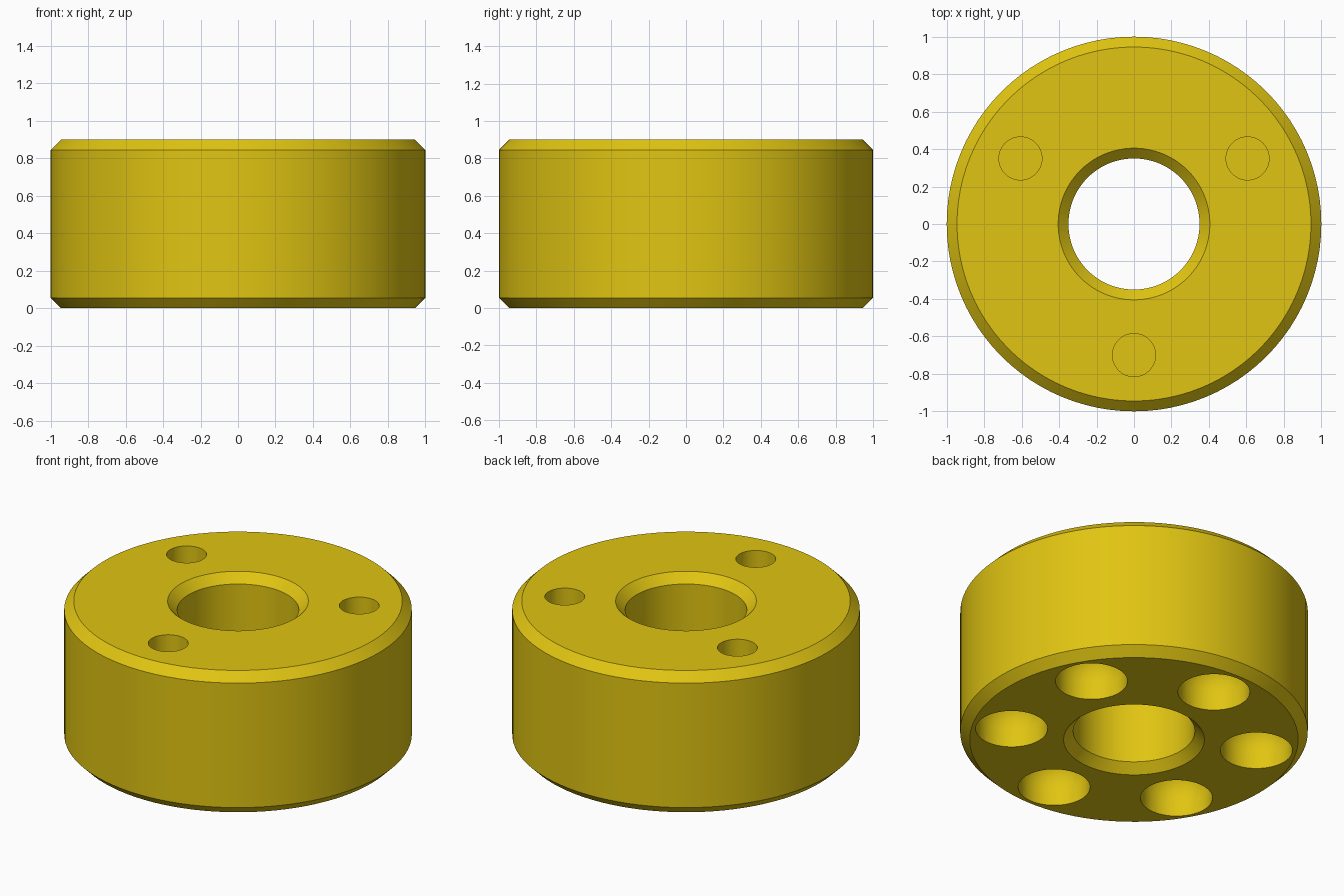
import bpy, bmesh
from math import cos, sin, pi, radians

cube = bpy.data.objects.get("Cube")
if cube:
    bpy.data.objects.remove(cube, do_unlink=True)

HEIGHT, OUTER, BORE, CHAMFER = 0.9, 1.0, 0.35, 0.055
SEGMENTS = 96

yellow = bpy.data.materials.new("golden yellow")
yellow.use_nodes = True
colour = (0.75, 0.56, 0.006, 1)
yellow.diffuse_color = colour
yellow.node_tree.nodes["Principled BSDF"].inputs["Base Color"].default_value = colour


def lathe(name, profile, segments, centre=(0, 0), closed=False):
    """Spin (radius, z) points round a vertical axis; open profiles are capped."""
    bm = bmesh.new()
    rings = [[bm.verts.new((centre[0] + r * cos(2 * pi * i / segments),
                            centre[1] + r * sin(2 * pi * i / segments), z))
              for i in range(segments)] for r, z in profile]
    pairs = list(zip(rings, rings[1:]))
    if closed:
        pairs.append((rings[-1], rings[0]))
    else:
        bm.faces.new(rings[0])
        bm.faces.new(rings[-1])
    for a, b in pairs:
        for i in range(segments):
            j = (i + 1) % segments
            bm.faces.new((a[i], a[j], b[j], b[i]))
    bmesh.ops.recalc_face_normals(bm, faces=bm.faces)
    mesh = bpy.data.meshes.new(name)
    bm.to_mesh(mesh)
    bm.free()
    mesh.materials.append(yellow)
    obj = bpy.data.objects.new(name, mesh)
    bpy.context.collection.objects.link(obj)
    return obj


# Chamfered ring body
body = lathe("ring_body", [
    (BORE + CHAMFER, 0), (OUTER - CHAMFER, 0), (OUTER, CHAMFER),
    (OUTER, HEIGHT - CHAMFER), (OUTER - CHAMFER, HEIGHT),
    (BORE + CHAMFER, HEIGHT), (BORE, HEIGHT - CHAMFER), (BORE, CHAMFER),
], SEGMENTS, closed=True)

cutters = []


def cut_holes(name, count, start, distance, profile):
    """Bore a circle of equal blind holes into the body."""
    for i in range(count):
        a = radians(start) + 2 * pi * i / count
        cutters.append(lathe(f"{name}_{i + 1}", profile, 48,
                             (distance * cos(a), distance * sin(a))))


# Three small flat-bottomed holes in the top
cut_holes("top_hole_cutter", 3, 30, 0.7, [(0.115, HEIGHT + 0.1), (0.115, HEIGHT - 0.3)])

# Six round-ended sockets in the underside
R, STRAIGHT = 0.207, 0.1
dome = [(R * cos(t * pi / 20), STRAIGHT + R * sin(t * pi / 20)) for t in range(10)]
cut_holes("socket_cutter", 6, 30, 0.715, [(R, -0.1)] + dome)

for cutter in cutters:
    cutter.hide_render = True
    cutter.hide_viewport = True
    cut = body.modifiers.new(cutter.name, "BOOLEAN")
    cut.operation = "DIFFERENCE"
    cut.solver = "EXACT"
    cut.object = cutter

# Apply the cuts and smooth the round walls
bpy.context.view_layer.update()
result = bpy.data.meshes.new_from_object(
    body.evaluated_get(bpy.context.evaluated_depsgraph_get()))
body.modifiers.clear()
body.data = result
for cutter in cutters:
    bpy.data.objects.remove(cutter, do_unlink=True)
bpy.ops.object.select_all(action="DESELECT")
body.select_set(True)
bpy.context.view_layer.objects.active = body
bpy.ops.object.shade_smooth_by_angle(angle=radians(30))
